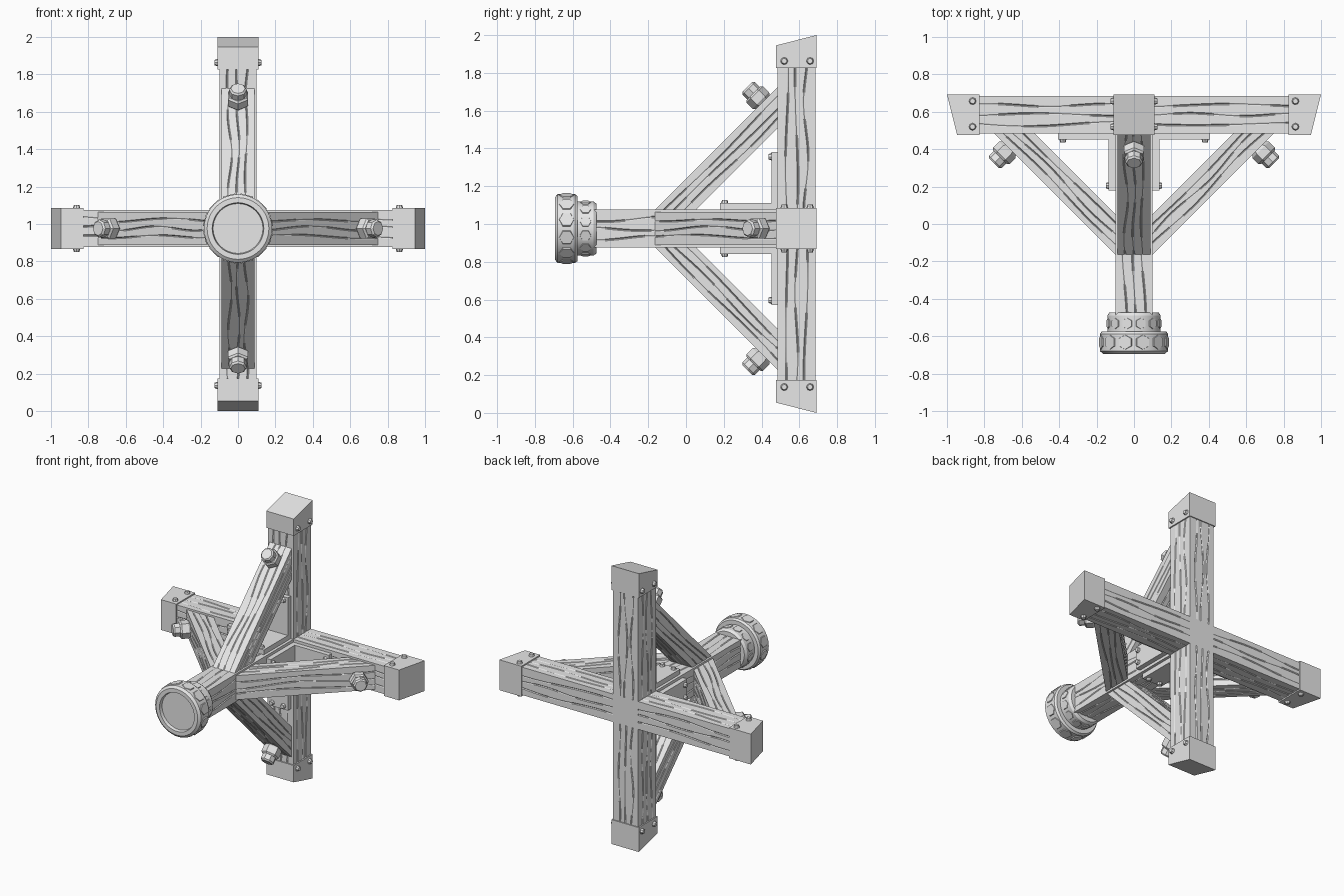
import bpy, bmesh, math, random
from math import pi, sin
from mathutils import Matrix, Vector

if "Cube" in bpy.data.objects:
    bpy.data.objects.remove(bpy.data.objects["Cube"], do_unlink=True)

random.seed(4)
CENTRE = Matrix.Translation((0, 0, 0.976))

grey = bpy.data.materials.new("plain grey")
grey.use_nodes = True
grey.diffuse_color = (0.8, 0.8, 0.8, 1)
grey.node_tree.nodes["Principled BSDF"].inputs["Base Color"].default_value = (0.8, 0.8, 0.8, 1)


def finish(bm, name, smooth=False):
    bmesh.ops.recalc_face_normals(bm, faces=bm.faces)
    mesh = bpy.data.meshes.new(name)
    bm.to_mesh(mesh)
    bm.free()
    mesh.materials.append(grey)
    obj = bpy.data.objects.new(name, mesh)
    bpy.context.collection.objects.link(obj)
    if smooth:
        bpy.ops.object.select_all(action='DESELECT')
        obj.select_set(True)
        bpy.context.view_layer.objects.active = obj
        bpy.ops.object.shade_smooth_by_angle(angle=math.radians(30))
    return obj


def box(bm, lo, hi, matrix):
    lo, hi = Vector(lo), Vector(hi)
    m = matrix @ Matrix.Translation((lo + hi) / 2) @ Matrix.Diagonal((*(hi - lo), 1))
    return bmesh.ops.create_cube(bm, size=1, matrix=m)["verts"]


def stud(bm, r1, r2, height, matrix, sides=6):
    """Prism standing on the local origin, pointing along local z."""
    bmesh.ops.create_cone(bm, cap_ends=True, segments=sides, radius1=r1, radius2=r2,
                          depth=height, matrix=matrix @ Matrix.Translation((0, 0, height / 2)))


def grained_beam(name, hx, hy, length, matrix, stations=28):
    """Square timber along local z with wavy carved grain on its four sides."""
    bm = bmesh.new()
    sides = [((-1, -1), (1, 0)), ((1, -1), (0, 1)), ((1, 1), (-1, 0)), ((-1, 1), (0, -1))]
    waves = [[(base, random.uniform(5, 11), random.uniform(0, 6), random.uniform(0.06, 0.14))
              for base in (-0.5, 0, 0.5)] for _ in sides]
    rings = []
    for i in range(stations + 1):
        z = length * i / stations
        ring = []
        for (corner, along), grooves in zip(sides, waves):
            ring.append((corner[0] * hx, corner[1] * hy))
            inward = Vector((-along[1], along[0]))
            start = Vector(corner)
            for base, freq, phase, amp in grooves:
                mid = 1 + base + amp * sin(freq * z + phase)
                depth = 0.002 + 0.004 * (0.5 + 0.5 * sin(freq * 1.7 * z - phase))
                for step, sink in ((-0.05, 0), (0, depth), (0.05, 0)):
                    p = start + Vector(along) * (mid + step)
                    ring.append((p.x * hx + inward.x * sink, p.y * hy + inward.y * sink))
        rings.append([bm.verts.new(matrix @ Vector((x, y, z))) for x, y in ring])
    n = len(rings[0])
    for a, b in zip(rings, rings[1:]):
        for j in range(n):
            k = (j + 1) % n
            bm.faces.new((a[j], a[k], b[k], b[j]))
    bm.faces.new(rings[0])
    bm.faces.new(rings[-1])
    finish(bm, name)


def place(x, y, z, angle=0, axis='X'):
    return Matrix.Translation((x, y, z)) @ Matrix.Rotation(angle, 4, axis)


# Four arms of the cross, each with cap, brace, bolt and bracket
for k, (arm, shift) in enumerate((("upper", 0.024), ("left", 0), ("lower", -0.024), ("right", 0))):
    turn = CENTRE @ Matrix.Rotation(k * pi / 2, 4, 'Y')
    inner = 0.825 + shift
    grained_beam(arm + "_arm", 0.1, 0.1, inner - 0.06, turn @ place(0, 0.585, 0.1))
    grained_beam(arm + "_brace", 0.087, 0.077, 0.925, turn @ place(0, -0.11, 0.045, -pi / 4))

    # End cap with a slanted outer face
    bm = bmesh.new()
    back, front = 0.692, 0.477
    for v in box(bm, (-0.109, front, inner), (0.109, back, inner + 0.175), Matrix()):
        if v.co.z > inner + 0.1 and v.co.y < 0.6:
            v.co.z -= 0.054
    bm.transform(turn)
    finish(bm, arm + "_cap")

    # Small bolts on both sides of the cap
    bm = bmesh.new()
    for side in (-1, 1):
        for y in (0.52, 0.657):
            stud(bm, 0.02, 0.014, 0.018,
                 turn @ place(side * 0.108, y, inner + 0.038, side * pi / 2, 'Y'), 8)
    finish(bm, arm + "_cap_bolts")

    # Large nut and bolt end on the brace
    bm = bmesh.new()
    nut = turn @ place(0, 0.405, 0.669, pi / 4)
    stud(bm, 0.053, 0.062, 0.012, nut)
    stud(bm, 0.062, 0.062, 0.045, nut @ place(0, 0, 0.012))
    stud(bm, 0.062, 0.052, 0.01, nut @ place(0, 0, 0.057))
    stud(bm, 0.047, 0.047, 0.036, nut @ place(0, 0, 0.067), 8)
    stud(bm, 0.047, 0.038, 0.01, nut @ place(0, 0, 0.103), 8)
    finish(bm, arm + "_brace_nut")

    # Angle bracket in the inner corner
    bm = bmesh.new()
    box(bm, (-0.08, 0.452, 0.098), (0.08, 0.488, 0.405), turn)
    box(bm, (-0.08, 0.18, 0.098), (0.08, 0.455, 0.135), turn)
    for x in (-0.045, 0.045):
        stud(bm, 0.019, 0.014, 0.016, turn @ place(x, 0.452, 0.38, pi / 2), 8)
        stud(bm, 0.019, 0.014, 0.016, turn @ place(x, 0.205, 0.135), 8)
    finish(bm, arm + "_bracket")

# Middle block where the arms meet
bm = bmesh.new()
box(bm, (-0.1, 0.484, -0.1), (0.1, 0.685, 0.1), CENTRE)
finish(bm, "middle_block")

# Shaft running forward to the round end
grained_beam("shaft", 0.1, 0.1, 0.99, CENTRE @ place(0, 0.49, 0, pi / 2))

# Round end with a recessed front and stepped collar
profile = [(0, -0.672), (0.133, -0.672), (0.138, -0.694), (0.165, -0.694), (0.182, -0.68),
           (0.182, -0.588), (0.172, -0.574), (0.143, -0.574), (0.143, -0.49),
           (0.132, -0.474), (0, -0.474)]
bm = bmesh.new()
verts = [bm.verts.new((r, y, 0)) for r, y in profile]
edges = [bm.edges.new(pair) for pair in zip(verts, verts[1:])]
bmesh.ops.spin(bm, geom=verts + edges, cent=(0, 0, 0), axis=(0, 1, 0),
               angle=2 * pi, steps=48, use_duplicate=False)
bmesh.ops.remove_doubles(bm, verts=bm.verts, dist=0.0001)
bm.transform(CENTRE)
finish(bm, "round_end", smooth=True)

# Raised six-sided scales around both bands of the round end
bm = bmesh.new()
for radius, y, size, count in ((0.182, -0.632, 0.042, 12), (0.143, -0.532, 0.032, 12)):
    for i in range(count):
        m = CENTRE @ Matrix.Rotation(2 * pi * (i + 0.5) / count, 4, 'Y') @ place(0, y, radius - 0.006)
        stud(bm, size, size * 0.92, 0.009, m)
finish(bm, "round_end_scales")
